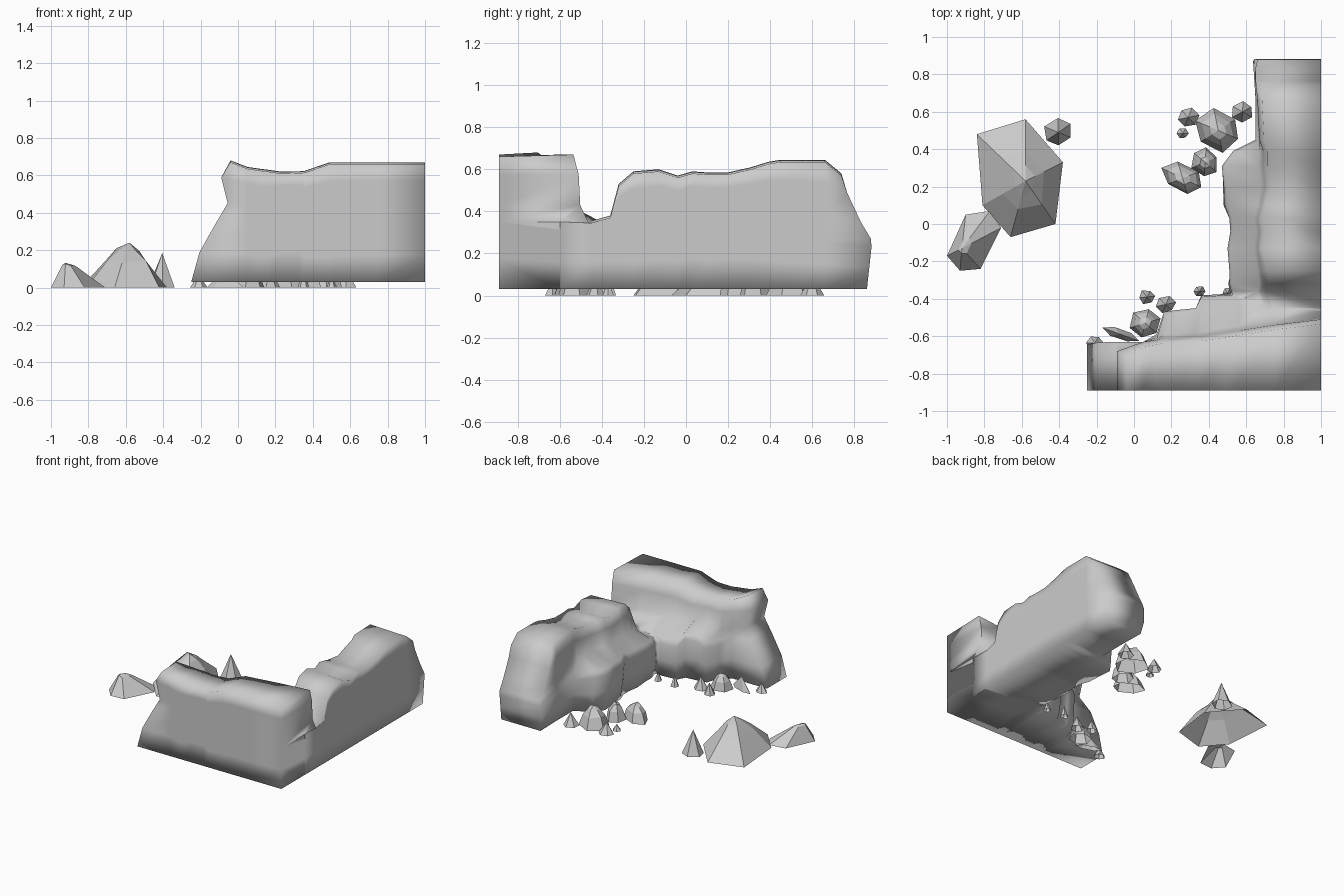
import bpy, math, random

if "Cube" in bpy.data.objects:
    bpy.data.objects.remove(bpy.data.objects["Cube"])
random.seed(4)


def interp(pts, t):
    if t <= pts[0][0]:
        return pts[0][1]
    for (a, va), (b, vb) in zip(pts, pts[1:]):
        if t <= b:
            return va + (vb - va) * (t - a) / max(b - a, 1e-6)
    return pts[-1][1]


def make(name, verts, faces):
    me = bpy.data.meshes.new(name)
    me.from_pydata(verts, [], faces)
    ob = bpy.data.objects.new(name, me)
    bpy.context.collection.objects.link(ob)
    bpy.ops.object.select_all(action='DESELECT')
    ob.select_set(True)
    bpy.context.view_layer.objects.active = ob
    bpy.ops.object.mode_set(mode='EDIT')
    bpy.ops.mesh.select_all(action='SELECT')
    bpy.ops.mesh.normals_make_consistent(inside=False)
    bpy.ops.object.mode_set(mode='OBJECT')
    return ob


# Cliff arm: lofted sections; station = (along, top height, top edge, ledge edge, ledge height)
def cliff(name, stations, outer, place, slide):
    verts, faces, n = [], [], 7
    for t, zt, top, ledge, zl in stations:
        d = 0.01 * random.uniform(-1, 1)
        span = zt - zl
        zs = [0.03, zl * 0.5, zl - 0.04, zl, zl + span * 0.25, zt - span * 0.3, zt]
        k = 1 if outer > top else -1
        inner = [ledge + k * 0.015, ledge + d, ledge, ledge + k * 0.015,
                 ledge * 0.12 + top * 0.88, top, top + k * 0.025]
        ring = [(outer, z) for z in zs] + [(w, z) for w, z in zip(inner[::-1], zs[::-1])]
        verts += [place(slide(t, z), w, z - (0.01 if i == n - 1 else 0))
                  for i, (w, z) in enumerate(ring)]
    m = 2 * n
    for s in range(len(stations) - 1):
        for i in range(m):
            j = (i + 1) % m
            faces.append((s * m + i, s * m + j, s * m + m + j, s * m + m + i))
    for b in (0, (len(stations) - 1) * m):
        faces += [(b + i, b + i + 1, b + m - 2 - i, b + m - 1 - i) for i in range(n - 1)]
    ob = make(name, verts, faces)
    bpy.ops.object.shade_smooth_by_angle(angle=math.radians(95))
    return ob


# Front cliff arm, running along x
left_end = [(0.03, -0.25), (0.21, -0.20), (0.375, -0.10), (0.39, -0.04), (0.59, -0.09), (0.68, -0.04)]
front = cliff("cliff", [
    (-0.25, 0.68, -0.68, -0.63, 0.375), (0.05, 0.645, -0.63, -0.63, 0.36),
    (0.12, 0.635, -0.62, -0.59, 0.33), (0.16, 0.63, -0.61, -0.47, 0.34),
    (0.23, 0.62, -0.61, -0.46, 0.38), (0.33, 0.622, -0.60, -0.45, 0.38),
    (0.36, 0.625, -0.60, -0.39, 0.33), (0.49, 0.67, -0.58, -0.38, 0.33),
    (0.56, 0.67, -0.57, -0.38, 0.345), (0.75, 0.67, -0.54, -0.42, 0.35),
    (0.999, 0.67, -0.51, -0.45, 0.35)],
    -0.89, lambda t, w, z: (t, w, z), lambda t, z: max(t, interp(left_end, z)))

# Right cliff arm, running along y
back_end = [(0.03, 0.86), (0.26, 0.885), (0.45, 0.77), (0.56, 0.76), (0.635, 0.68)]
right = cliff("right_cliff", [
    (-0.60, 0.36, 0.72, 0.60, 0.32), (-0.45, 0.355, 0.70, 0.55, 0.32),
    (-0.36, 0.38, 0.68, 0.52, 0.33),
    (-0.32, 0.53, 0.69, 0.51, 0.33), (-0.25, 0.59, 0.68, 0.51, 0.32),
    (-0.13, 0.60, 0.66, 0.50, 0.34), (-0.04, 0.57, 0.67, 0.515, 0.33),
    (0.03, 0.59, 0.66, 0.51, 0.36), (0.10, 0.585, 0.68, 0.485, 0.34),
    (0.20, 0.585, 0.70, 0.48, 0.35), (0.31, 0.61, 0.69, 0.47, 0.35),
    (0.39, 0.635, 0.69, 0.53, 0.34), (0.45, 0.645, 0.67, 0.65, 0.32),
    (0.66, 0.645, 0.66, 0.65, 0.30), (0.89, 0.58, 0.65, 0.645, 0.27)],
    1.0, lambda t, w, z: (w, t, z), lambda t, z: min(t, interp(back_end, z)))

# Join the two arms into one solid
bpy.context.view_layer.objects.active = front
union = front.modifiers.new("join", 'BOOLEAN')
union.operation, union.solver, union.object = 'UNION', 'EXACT', right
front.modifiers.move(len(front.modifiers) - 1, 0)
bpy.ops.object.modifier_apply(modifier="join")
bpy.data.objects.remove(right)


# Faceted rock, open underneath: base outline, then rings (scale, height) toward the peak
def rock(name, outline, peak, rings, h):
    n = len(outline)
    verts = [(x, y, 0) for x, y in outline]
    for s, z in rings:
        for x, y in outline:
            q = s * random.uniform(0.88, 1.1)
            verts.append((peak[0] + (x - peak[0]) * q, peak[1] + (y - peak[1]) * q,
                          z * random.uniform(0.9, 1.05)))
    verts.append((peak[0], peak[1], h))
    faces = []
    for r in range(len(rings)):
        faces += [(r * n + i, r * n + (i + 1) % n, (r + 1) * n + (i + 1) % n, (r + 1) * n + i)
                  for i in range(n)]
    b = len(rings) * n
    faces += [(b + i, b + (i + 1) % n, len(verts) - 1) for i in range(n)]
    make(name, verts, faces)


def ring(x, y, rx, ry, rot, n=6):
    out = []
    for i in range(n):
        a = math.tau * i / n
        s = random.uniform(0.88, 1.07)
        u, v = rx * s * math.cos(a), ry * s * math.sin(a)
        out.append((x + u * math.cos(rot) - v * math.sin(rot),
                    y + u * math.sin(rot) + v * math.cos(rot)))
    return out


# Outlying boulders
rock("large_boulder", [(-0.84, 0.48), (-0.58, 0.56), (-0.38, 0.33), (-0.42, 0), (-0.66, -0.07), (-0.81, 0.1)],
     (-0.58, 0.23), [(0.5, 0.14), (0.25, 0.205)], 0.24)
rock("low_boulder", [(-1, -0.17), (-0.9, 0.05), (-0.77, 0.07), (-0.71, -0.02), (-0.82, -0.24), (-0.93, -0.25)],
     (-0.92, -0.13), [(0.25, 0.125)], 0.132)
rock("boulder_spike", ring(-0.405, 0.49, 0.085, 0.075, 0.6), (-0.405, 0.49), [], 0.185)

# Rubble along the cliff foot: x, y, rx, ry, rotation, height, blunt
rubble = [
    (0.29, 0.57, 0.06, 0.055, 0.2, 0.09, 0), (0.58, 0.60, 0.06, 0.055, 0.5, 0.10, 0),
    (0.45, 0.50, 0.13, 0.11, -0.4, 0.15, 1), (0.38, 0.33, 0.075, 0.085, 0.4, 0.13, 1),
    (0.26, 0.485, 0.032, 0.03, 0, 0.05, 0), (0.26, 0.245, 0.12, 0.075, -0.45, 0.12, 1),
    (0.07, -0.39, 0.047, 0.04, 0.1, 0.09, 0), (0.17, -0.43, 0.055, 0.045, 0.2, 0.10, 0),
    (0.06, -0.53, 0.085, 0.08, 0.3, 0.11, 1), (-0.07, -0.59, 0.10, 0.03, -0.35, 0.10, 0),
    (-0.21, -0.635, 0.045, 0.04, 0, 0.07, 0), (0.35, -0.36, 0.035, 0.03, 0, 0.09, 0),
    (0.50, -0.37, 0.03, 0.03, 0, 0.07, 0)]
for i, (x, y, rx, ry, rot, h, blunt) in enumerate(rubble):
    rock(f"rubble_{i + 1}", ring(x, y, rx, ry, rot), (x, y),
         [(0.75, h * 0.6), (0.4, h * 0.93)] if blunt else [], h)
